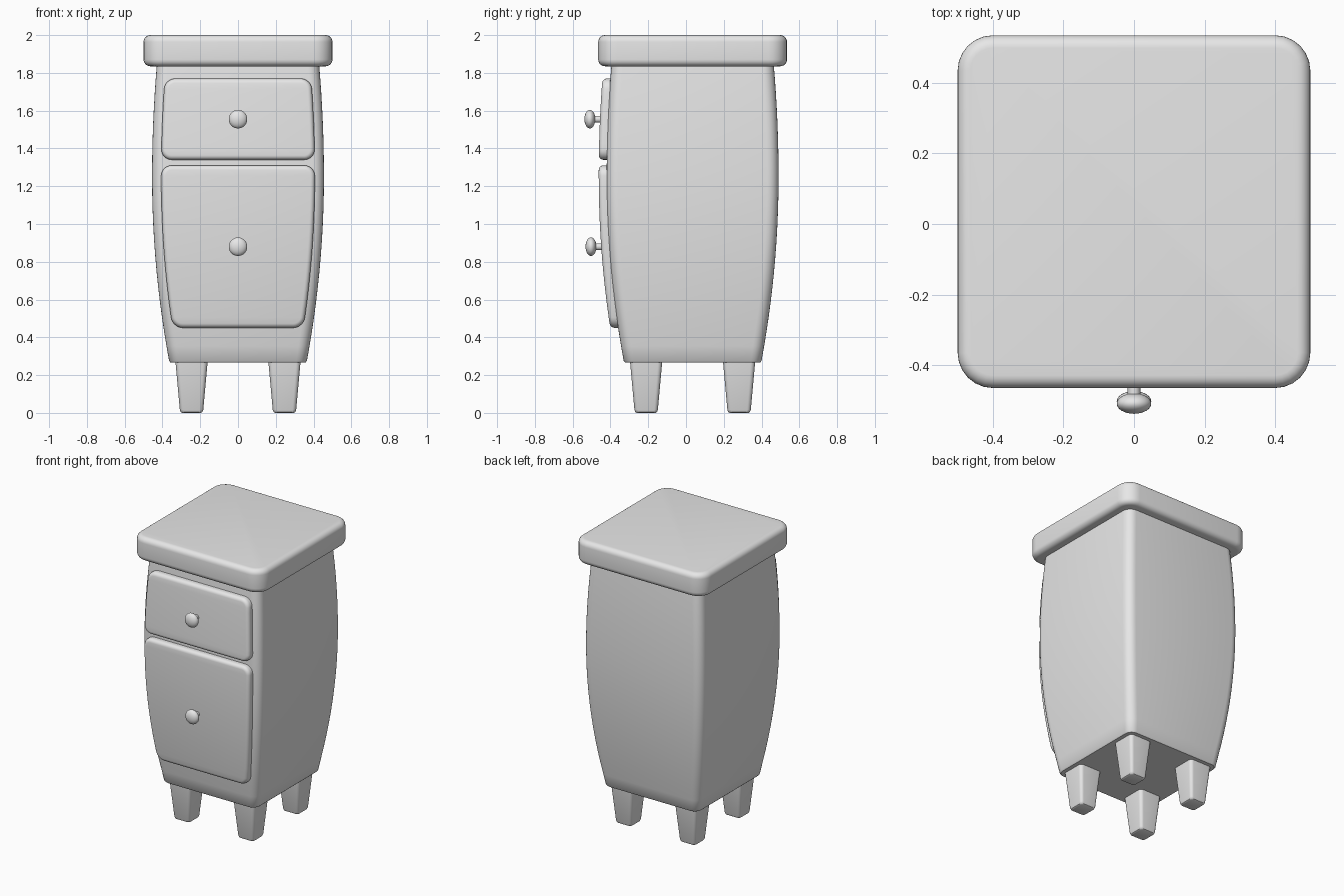
import bpy, bmesh, math

if "Cube" in bpy.data.objects:
    bpy.data.objects.remove(bpy.data.objects["Cube"])

CY = 0.035          # depth centre of the cabinet
BULGE_Z = 1.25      # height of the widest point
SEG = 6             # segments per rounded corner

paint = bpy.data.materials.new("light_grey")
paint.diffuse_color = (0.8, 0.8, 0.8, 1)
paint.use_nodes = True
paint.node_tree.nodes["Principled BSDF"].inputs["Base Color"].default_value = paint.diffuse_color


def half_width(z):
    """Bowed side profile of the cabinet."""
    k = 0.072 if z > BULGE_Z else 0.095
    return 0.455 - k * (z - BULGE_Z) ** 2


def finish(name, bm):
    bmesh.ops.recalc_face_normals(bm, faces=bm.faces)
    mesh = bpy.data.meshes.new(name)
    bm.to_mesh(mesh)
    bm.free()
    mesh.materials.append(paint)
    obj = bpy.data.objects.new(name, mesh)
    bpy.context.collection.objects.link(obj)
    return obj


def bridge(bm, a, b):
    n = len(a)
    for i in range(n):
        j = (i + 1) % n
        bm.faces.new((a[i], a[j], b[j], b[i]))


def rounded_loft(name, sections, cx=0.0, cy=CY):
    """Stack rounded squares given as (half size, corner radius, z)."""
    bm = bmesh.new()
    rings = []
    for h, r, z in sections:
        ring = []
        for q in range(4):
            mid = math.radians(45 + 90 * q)
            sx, sy = math.copysign(1, math.cos(mid)), math.copysign(1, math.sin(mid))
            for s in range(SEG + 1):
                a = math.radians(90 * q + 90 * s / SEG)
                ring.append(bm.verts.new((cx + sx * (h - r) + r * math.cos(a),
                                          cy + sy * (h - r) + r * math.sin(a), z)))
        rings.append(ring)
    for a, b in zip(rings, rings[1:]):
        bridge(bm, a, b)
    bm.faces.new(rings[0])
    bm.faces.new(rings[-1])
    return finish(name, bm)


def drawer_front(name, z0, z1, r=0.055, edge=0.024, depth=0.042):
    """Rounded panel that follows the bowed cabinet front."""
    bm = bmesh.new()

    def ring(inset, d):
        rr = r - inset
        side = []
        for s in range(SEG + 1):
            a = math.radians(-90 + 90 * s / SEG)
            side.append((-r + rr * math.cos(a), z0 + r + rr * math.sin(a)))
        for s in range(1, 10):
            side.append((-inset, z0 + r + (z1 - z0 - 2 * r) * s / 10))
        for s in range(SEG + 1):
            a = math.radians(90 * s / SEG)
            side.append((-r + rr * math.cos(a), z1 - r + rr * math.sin(a)))
        pts = []
        for u, z in side:
            h = half_width(z)
            pts.append((u + h - 0.048, CY - h - d, z))
        right = [bm.verts.new(p) for p in pts]
        left = [bm.verts.new((-x, y, z)) for x, y, z in pts]
        return right, left

    steps = [(0.0, -0.012)]
    for s in range(6):
        a = math.radians(18 * s)
        steps.append((edge * (1 - math.cos(a)), depth - edge + edge * math.sin(a)))
    rings = [ring(*s) for s in steps]
    for (ra, la), (rb, lb) in zip(rings, rings[1:]):
        bridge(bm, ra + la[::-1], rb + lb[::-1])
    for right, left in (rings[0], rings[-1]):
        for i in range(len(right) - 1):
            bm.faces.new((right[i], right[i + 1], left[i + 1], left[i]))
    return finish(name, bm)


def knob(name, z, y):
    """Flattened ball on a short round stem."""
    bpy.ops.mesh.primitive_uv_sphere_add(segments=32, ring_count=16, radius=1,
                                         location=(0, y, z))
    ball = bpy.context.object
    ball.name = name
    ball.scale = (0.049, 0.029, 0.049)
    ball.data.materials.append(paint)
    bpy.ops.mesh.primitive_cylinder_add(vertices=24, radius=0.018, depth=0.09,
                                        location=(0, y + 0.06, z),
                                        rotation=(math.pi / 2, 0, 0))
    stem = bpy.context.object
    stem.name = name + "_stem"
    stem.data.materials.append(paint)


# Bowed cabinet body
body = [(half_width(0.27) - 0.006, 0.05, 0.267), (half_width(0.275), 0.055, 0.275)]
for i in range(1, 21):
    z = 0.275 + 1.575 * i / 20
    body.append((half_width(z), 0.06, z))
rounded_loft("cabinet_body", body)

# Thick top slab with rounded rims
slab, R = [], 0.036
for s in range(SEG + 1):
    c = R * (1 - math.sin(math.radians(90 * s / SEG)))
    slab.append((0.5 - c, 0.1 - c, 1.835 + R * (1 - math.cos(math.radians(90 * s / SEG)))))
slab += [(h, r, 3.835 - z) for h, r, z in reversed(slab)]
rounded_loft("top_slab", slab)

# Tapered legs
for sx, side in ((-1, "left"), (1, "right")):
    for sy, end in ((-1, "front"), (1, "back")):
        rounded_loft(f"{end}_{side}_leg",
                     [(0.050, 0.012, 0.0), (0.057, 0.018, 0.004), (0.062, 0.02, 0.016),
                      (0.086, 0.024, 0.28)],
                     cx=0.246 * sx, cy=CY + 0.246 * sy)

# Drawer fronts and their knobs
drawer_front("upper_drawer_front", 1.34, 1.77)
drawer_front("lower_drawer_front", 0.45, 1.31)
knob("upper_knob", 1.555, -0.509)
knob("lower_knob", 0.88, -0.503)

# Smooth shading with crisp edges kept
bpy.ops.object.select_all(action='SELECT')
bpy.context.view_layer.objects.active = bpy.context.selected_objects[0]
bpy.ops.object.shade_smooth_by_angle(angle=math.radians(35))
